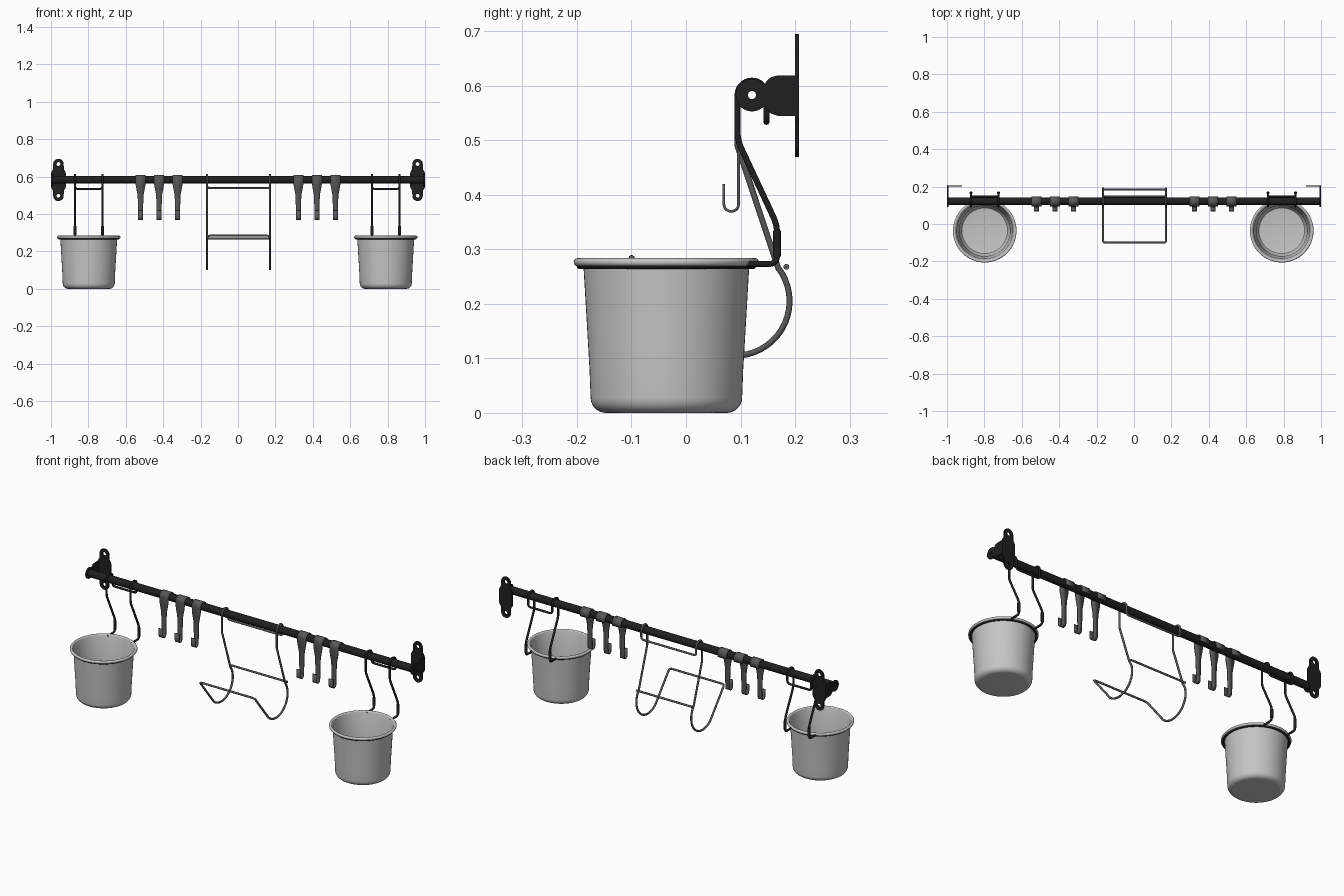
import bpy, bmesh, math
from mathutils import Vector, Matrix

if "Cube" in bpy.data.objects:
    bpy.data.objects.remove(bpy.data.objects["Cube"])

def material(name, v):
    m = bpy.data.materials.new(name)
    m.diffuse_color = (v, v, v, 1)
    m.use_nodes = True
    m.node_tree.nodes["Principled BSDF"].inputs["Base Color"].default_value = m.diffuse_color
    return m

BLACK = material("black_metal", 0.014)
GREY = material("dark_grey_steel", 0.10)
SILVER = material("light_grey_metal", 0.56)
RY, RZ, RR = 0.121, 0.583, 0.0265      # rail centre and wire wrap radius

def finish(o, mat, angle=40):
    o.data.materials.clear()
    o.data.materials.append(mat)
    bpy.ops.object.select_all(action='DESELECT')
    o.select_set(True)
    bpy.context.view_layer.objects.active = o
    bpy.ops.object.shade_smooth_by_angle(angle=math.radians(angle))
    return o

def curve_mesh(name, cu, mat, matrix=None, angle=40):
    o = bpy.data.objects.new(name, cu)
    bpy.context.collection.objects.link(o)
    bpy.ops.object.select_all(action='DESELECT')
    o.select_set(True)
    bpy.context.view_layer.objects.active = o
    bpy.ops.object.convert(target='MESH')
    o = bpy.context.view_layer.objects.active
    if matrix:
        o.data.transform(matrix)
    return finish(o, mat, angle)

def spline(cu, pts, cyclic):
    s = cu.splines.new('POLY')
    s.points.add(len(pts) - 1)
    for p, q in zip(s.points, pts):
        p.co = (*q, 1) if len(q) == 3 else (*q, 0, 1)
    s.use_cyclic_u = cyclic

def fillet(pts, cyclic=False, r=0.016):
    # round every sharp corner of a path
    pts = [Vector(p) for p in pts]
    out, n = [], len(pts)
    for i, p in enumerate(pts):
        if not cyclic and i in (0, n - 1):
            out.append(p)
            continue
        a, b = pts[i - 1] - p, pts[(i + 1) % n] - p
        if a.angle(b) > math.radians(160):
            out.append(p)
            continue
        s = p + a.normalized() * min(r, a.length * .45)
        e = p + b.normalized() * min(r, b.length * .45)
        for k in range(6):
            t = k / 5
            out.append(s * (1 - t) ** 2 + p * (2 * t * (1 - t)) + e * t * t)
    return out

def wire(name, pts, r, mat, cyclic=False):
    cu = bpy.data.curves.new(name, 'CURVE')
    cu.dimensions = '3D'
    cu.bevel_depth, cu.bevel_resolution, cu.use_fill_caps = r, 3, True
    spline(cu, pts, cyclic)
    return curve_mesh(name, cu, mat)

def plate(name, loops, thick, mat, matrix):
    # flat outline with holes
    cu = bpy.data.curves.new(name, 'CURVE')
    cu.dimensions, cu.fill_mode, cu.extrude = '2D', 'BOTH', thick / 2
    for l in loops:
        spline(cu, l, True)
    return curve_mesh(name, cu, mat, matrix)

def arc(cx, cy, r, a0, a1, n):
    return [(cx + r * math.cos(math.radians(a0 + (a1 - a0) * i / n)),
             cy + r * math.sin(math.radians(a0 + (a1 - a0) * i / n))) for i in range(n + 1)]

def lathe(name, prof, mat, matrix, closed=False, steps=48, angle=40):
    bm = bmesh.new()
    vs = [bm.verts.new((r, 0, z)) for r, z in prof]
    es = [bm.edges.new(p) for p in zip(vs, vs[1:] + (vs[:1] if closed else []))]
    bmesh.ops.spin(bm, geom=vs + es, axis=(0, 0, 1), cent=(0, 0, 0),
                   angle=math.tau, steps=steps, use_duplicate=False)
    bmesh.ops.remove_doubles(bm, verts=bm.verts, dist=1e-5)
    bmesh.ops.recalc_face_normals(bm, faces=bm.faces)
    me = bpy.data.meshes.new(name)
    bm.to_mesh(me)
    bm.free()
    me.transform(matrix)
    o = bpy.data.objects.new(name, me)
    bpy.context.collection.objects.link(o)
    return finish(o, mat, angle)

# rail tube
lathe("rail", [(.0075, -.992), (.0205, -.992), (.0205, .992), (.0075, .992)], BLACK,
      Matrix.Translation((0, RY, RZ)) @ Matrix.Rotation(math.pi / 2, 4, 'Y'), True, 32)

# wall brackets: side cheek with eye, lobed wall plate
to_side = Matrix(((0, 0, 1, 0), (1, 0, 0, 0), (0, 1, 0, 0), (0, 0, 0, 1)))
to_back = Matrix.Rotation(math.pi / 2, 4, 'X')
cheek = ([(.204, .545), (.168, .545), (.156, .549), (.148, .557)]
         + arc(RY, RZ, .03, -40, -320, 28)
         + [(.148, .609), (.156, .616), (.168, .619), (.204, .619)])
half = arc(0, .085, .028, 0, 180, 14)
half = [(.04, .036), (.036, .046), (.029, .056)] + half + [(-.029, .056), (-.036, .046), (-.04, .036)]
lobed = half + [(-x, -z) for x, z in half]
for side, s in (("left", -1), ("right", 1)):
    plate(side + "_bracket_cheek", [cheek, arc(RY, RZ, .0075, 0, 345, 23)], .008, BLACK,
          Matrix.Translation((s * .996, 0, 0)) @ to_side)
    plate(side + "_wall_plate",
          [lobed, arc(0, .085, .010, 0, 340, 17), arc(0, -.085, .010, 0, 340, 17)],
          .007, BLACK, Matrix.Translation((s * .96, .2035, .582)) @ to_back)

# buckets with their hangers
over_rail = arc(RY, RZ, RR, 180, 0, 14)
bucket = ([(0, 0), (.11, 0)] + arc(.111, .028, .028, -80, 0, 6)
          + [(.141, .08), (.152, .268)]
          + arc(.1625, .2765, .0075, -90, 180, 14)
          + [(.149, .262), (.136, .08), (.134, .03), (.122, .013), (.105, .010), (0, .010)])
for side, cx in (("left", -.798), ("right", .79)):
    lathe(side + "_bucket", bucket, SILVER, Matrix.Translation((cx, -.036, 0)), steps=64)
    ring = [(cx + x, y, .269) for x, y in arc(0, -.036, .159, 0, 354, 59)]
    wire(side + "_bucket_ring", ring, .0055, BLACK, True)
    leg = [(.1, .273), (.167, .273), (.167, .345), (.0945, .5)] + over_rail + [(.1475, .534)]
    path = [(cx - .0735, y, z) for y, z in leg] + [(cx + .0735, y, z) for y, z in reversed(leg)]
    wire(side + "_bucket_hanger", fillet(path), .0058, BLACK)
    for s in (-1, 1):
        wire(side + "_hanger_sleeve", [(cx + s * .0735, .167, .287), (cx + s * .0735, .167, .335)],
             .0078, BLACK)

# centre holder: one closed wire loop and a cross bar
X0, X1 = -.165, .171
side_path = ([(-.1, .284)] + arc(.09, .205, .1, -132, 38, 22)
             + [(.0945, .49)] + over_rail + [(.1475, .538)])
loop = [(X0, y, z) for y, z in side_path] + [(X1, y, z) for y, z in reversed(side_path)]
wire("holder_frame", fillet(loop, True), .0055, GREY, True)
wire("holder_cross_bar", [(X0 - .004, .184, .268), (X1 + .004, .184, .268)], .0055, GREY)

# flat strip hooks: (y, z, width) along the strip
strip = [(RY + .0235, .566, .054)] + [(y, z, .054) for y, z in arc(RY, RZ, .0235, 0, 180, 14)]
strip += [(.0965, .555, .052), (.0965, .53, .043), (.0965, .505, .033), (.0965, .48, .030)]
strip += [(y, z, .025) for y, z in arc(.083, .383, .0135, 0, -180, 10)]
strip += [(.0695, .420, .025)]

def hook(cx):
    bm = bmesh.new()
    rows = [[bm.verts.new((cx + s * w / 2, y, z)) for s in (-1, 1)] for y, z, w in strip]
    for a, b in zip(rows, rows[1:]):
        bm.faces.new((a[0], a[1], b[1], b[0]))
    me = bpy.data.meshes.new("strip_hook")
    bm.to_mesh(me)
    bm.free()
    o = bpy.data.objects.new("strip_hook", me)
    bpy.context.collection.objects.link(o)
    mod = o.modifiers.new("thickness", 'SOLIDIFY')
    mod.thickness, mod.offset = .005, 0
    finish(o, GREY)

for x in (.323, .422, .521):
    hook(x)
    hook(-x)
